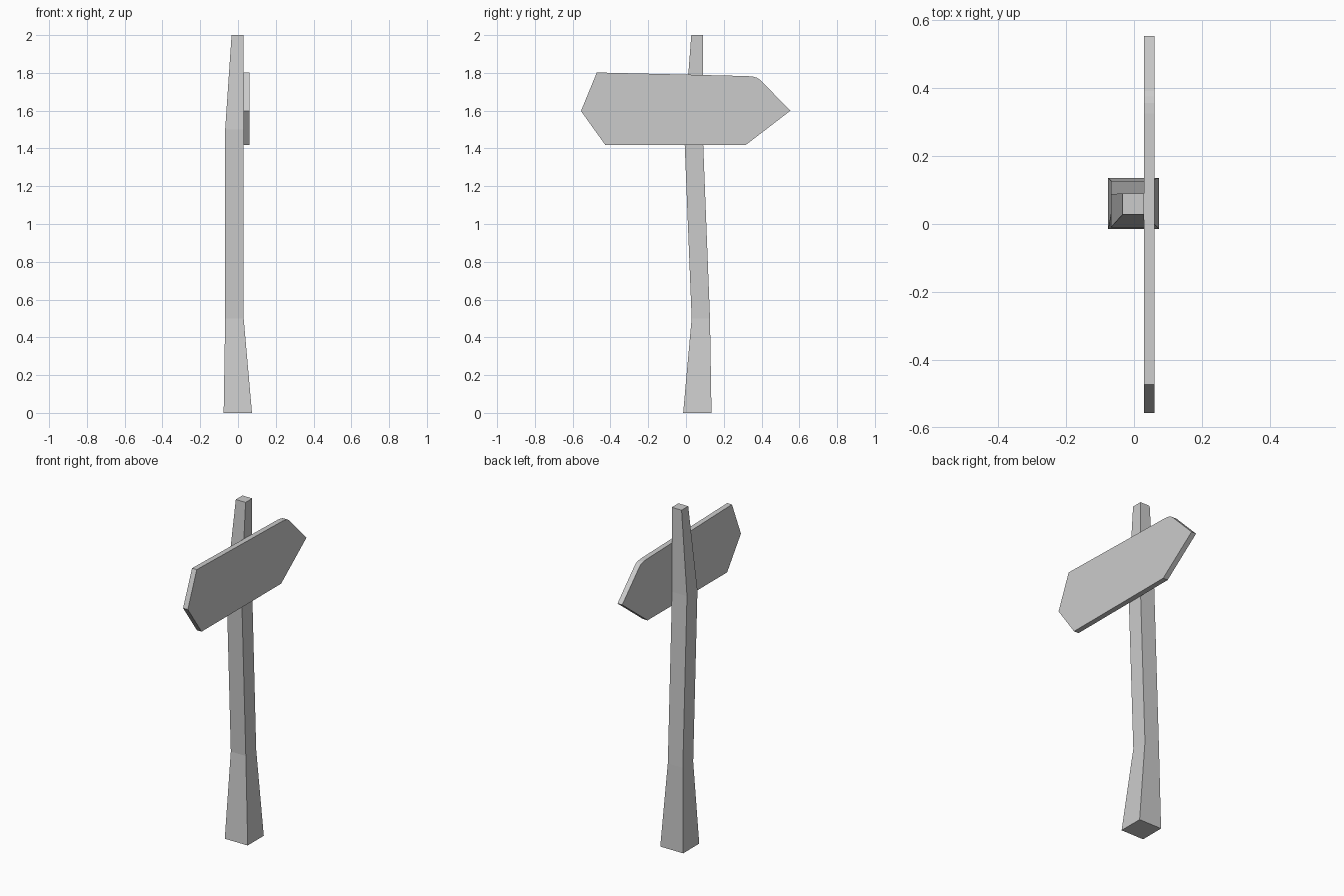
import bpy, bmesh

if "Cube" in bpy.data.objects:
    bpy.data.objects.remove(bpy.data.objects["Cube"])


def loft(name, rings):
    """Skin matching rings of points into a closed, flat-faced solid."""
    bm = bmesh.new()
    loops = [[bm.verts.new(p) for p in ring] for ring in rings]
    n = len(loops[0])
    for a, b in zip(loops, loops[1:]):
        for i in range(n):
            j = (i + 1) % n
            bm.faces.new((a[i], a[j], b[j], b[i]))
    bm.faces.new(loops[0][::-1])
    bm.faces.new(loops[-1])
    bmesh.ops.recalc_face_normals(bm, faces=bm.faces)
    mesh = bpy.data.meshes.new(name)
    bm.to_mesh(mesh)
    bm.free()
    obj = bpy.data.objects.new(name, mesh)
    bpy.context.collection.objects.link(obj)
    return obj


# Crooked tapering post: z, x range, y range of each section
sections = [
    (0.0, -0.076, 0.074, -0.015, 0.135),
    (0.5, -0.068, 0.03, 0.03, 0.127),
    (1.5, -0.068, 0.03, -0.01, 0.088),
    (2.0, -0.034, 0.03, 0.028, 0.09),
]
loft("post", [[(x0, y0, z), (x1, y0, z), (x1, y1, z), (x0, y1, z)]
              for z, x0, x1, y0, y1 in sections])

# Pointed sign board: (y, z) outline with a softened upper corner
outline = [(-0.556, 1.598), (-0.427, 1.418), (0.316, 1.418), (0.553, 1.6),
           (0.391, 1.764), (0.376, 1.774), (0.356, 1.78), (0.325, 1.783),
           (-0.472, 1.802)]
loft("sign_board", [[(x, y, z) for y, z in outline] for x in (0.03, 0.061)])
